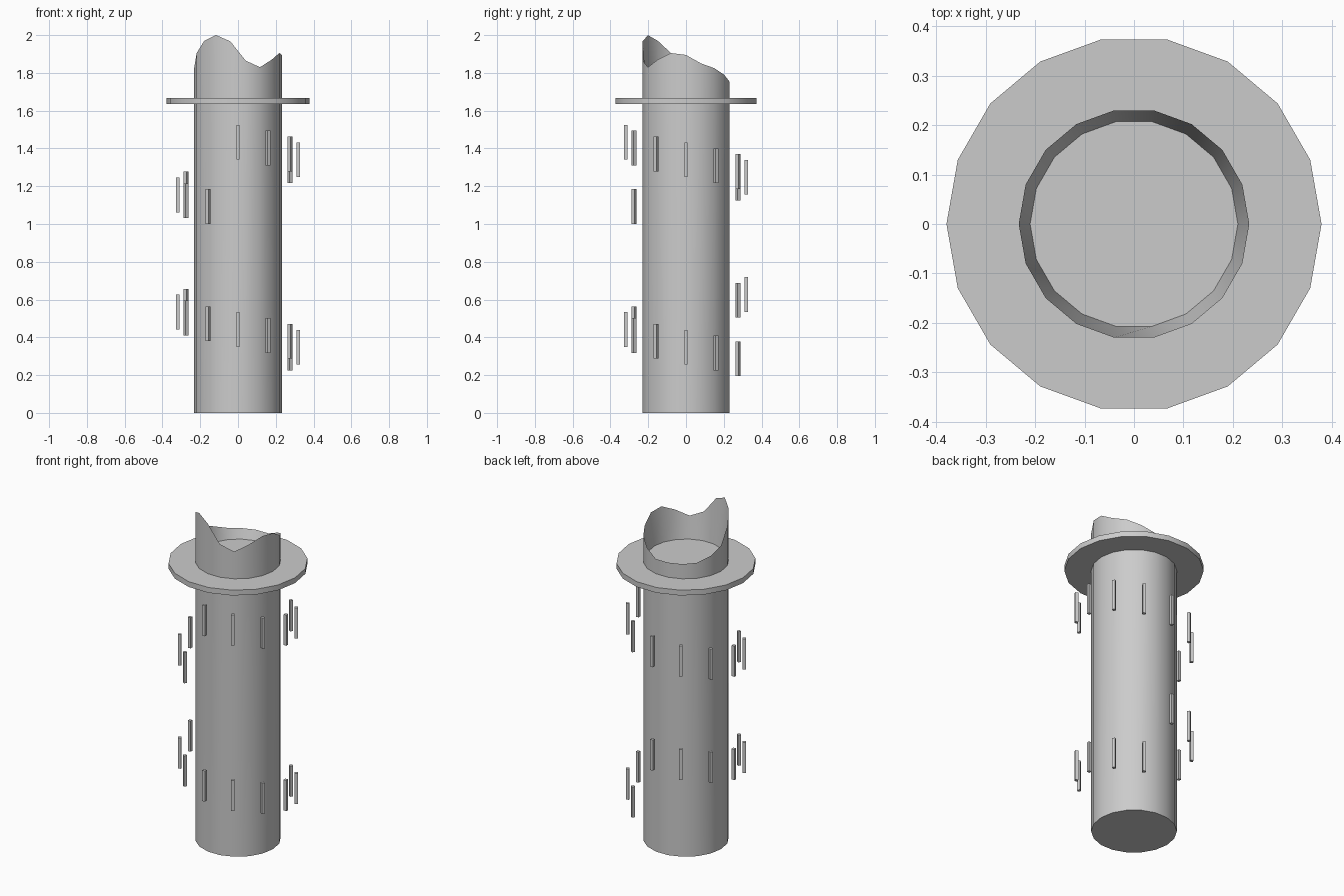
import bpy, bmesh
from math import radians, cos, sin

if "Cube" in bpy.data.objects:
    bpy.data.objects.remove(bpy.data.objects["Cube"])

SIDES = 18


def finish(bm, name, smooth=True):
    bmesh.ops.recalc_face_normals(bm, faces=bm.faces)
    me = bpy.data.meshes.new(name)
    bm.to_mesh(me)
    bm.free()
    ob = bpy.data.objects.new(name, me)
    bpy.context.collection.objects.link(ob)
    if smooth:
        bpy.ops.object.select_all(action='DESELECT')
        bpy.context.view_layer.objects.active = ob
        ob.select_set(True)
        bpy.ops.object.shade_smooth_by_angle(angle=radians(30))
    return ob


def lathe(name, rings):
    """Join rings of (radius, heights per side), capped at both ends."""
    bm = bmesh.new()
    loops = []
    for r, zs in rings:
        loops.append([bm.verts.new((r * cos(radians(20 * k)), r * sin(radians(20 * k)), zs[k]))
                      for k in range(SIDES)])
    for a, b in zip(loops, loops[1:]):
        for k in range(SIDES):
            n = (k + 1) % SIDES
            bm.faces.new((a[k], a[n], b[n], b[k]))
    bm.faces.new(loops[0])
    bm.faces.new(loops[-1])
    return finish(bm, name)


def level(z):
    return [z] * SIDES


# Broken-topped pillar: jagged rim, sloping inner wall, shallow floor
rim = [1.895, 1.85, 1.825, 1.79, 1.755, 1.755, 1.755, 1.76, 1.785,
       1.82, 1.905, 1.97, 2.0, 1.967, 1.865, 1.83, 1.87, 1.905]
lathe("pillar", [(0.233, level(0)), (0.233, rim), (0.21, level(1.70))])

# Flat collar around the upper pillar
lathe("collar", [(0.379, level(1.635)), (0.379, level(1.667))])


# Floating pegs in two descending spirals
def spiral(name, start_deg, z_start, count=12, step=0.031):
    for i in range(count):
        a = radians(start_deg + 30 * i)
        w, h = 0.018, 0.184
        bm = bmesh.new()
        bmesh.ops.create_cube(bm, size=1)
        bmesh.ops.scale(bm, vec=(w, w, h), verts=bm.verts)
        ob = finish(bm, f"{name}_{i + 1}", smooth=False)
        ob.location = (0.318 * cos(a), 0.318 * sin(a), z_start - step * i + h / 2)
        ob.rotation_euler = (0, 0, a)


spiral("upper_peg", 270, 1.341)
spiral("lower_peg", 90, 0.535)
